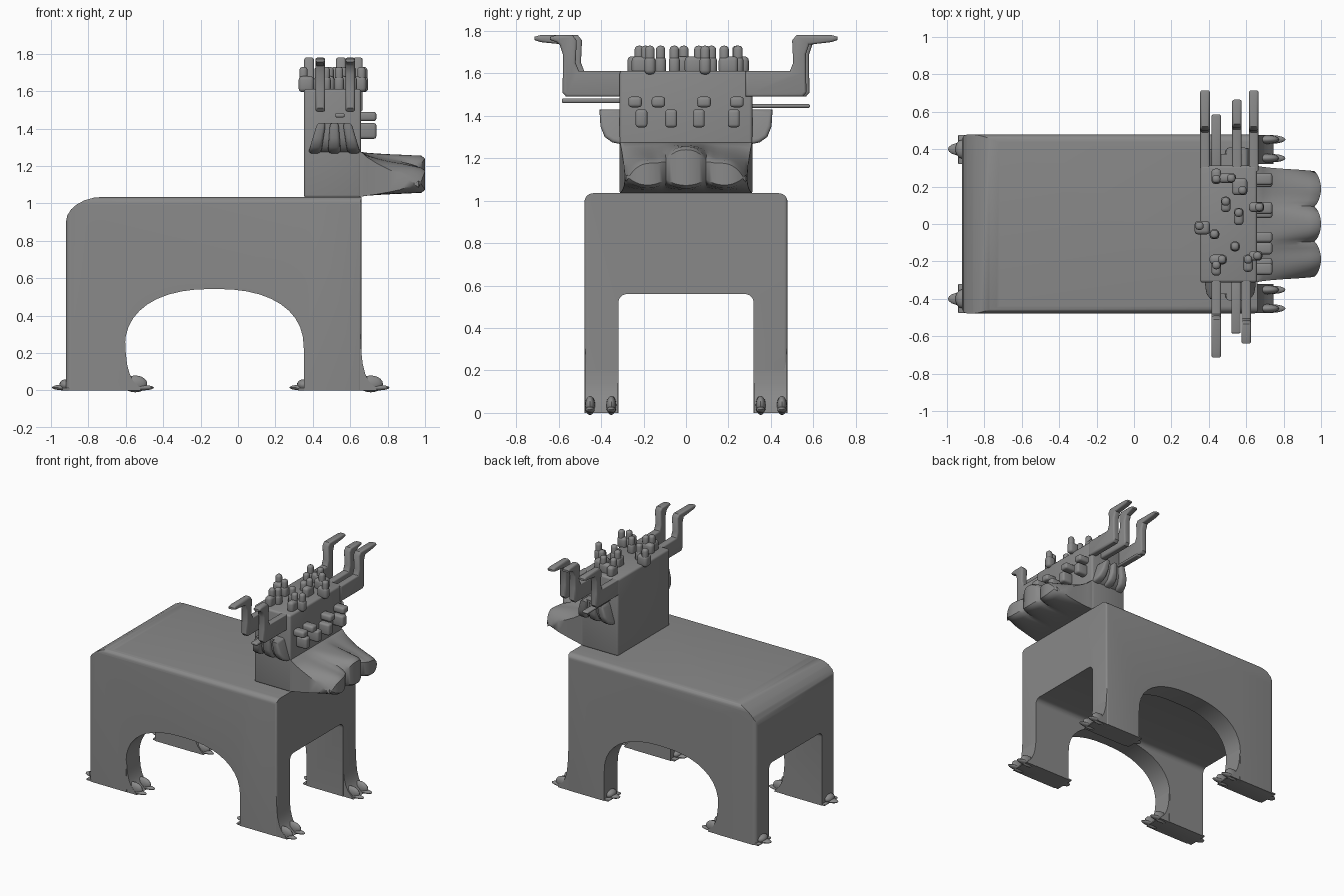
import bpy, bmesh, math
from mathutils import Vector

if "Cube" in bpy.data.objects:
    bpy.data.objects.remove(bpy.data.objects["Cube"])

grey = bpy.data.materials.new("dark_grey")
grey.diffuse_color = (0.25, 0.25, 0.25, 1)
grey.use_nodes = True
grey.node_tree.nodes["Principled BSDF"].inputs["Base Color"].default_value = grey.diffuse_color

def finish(name, bm):
    bmesh.ops.recalc_face_normals(bm, faces=bm.faces)
    me = bpy.data.meshes.new(name)
    bm.to_mesh(me)
    bm.free()
    me.materials.append(grey)
    ob = bpy.data.objects.new(name, me)
    bpy.context.collection.objects.link(ob)
    return ob

def inset(pts, d):
    """Move an outline inwards by d with mitred corners."""
    p = [Vector(q) for q in pts]
    n = len(p)
    area = sum(p[i].x * p[(i + 1) % n].y - p[(i + 1) % n].x * p[i].y for i in range(n))
    s = 1 if area > 0 else -1
    nor = []
    for i in range(n):
        e = (p[(i + 1) % n] - p[i]).normalized()
        nor.append(Vector((-e.y, e.x)) * s)
    return [p[i] + (nor[i - 1] + nor[i]) * d / max(0.5, 1 + nor[i - 1].dot(nor[i])) for i in range(n)]

def prism(name, pts, axis, a, b, r=0.0, warp=None):
    """Extrude an outline along an axis from a to b, with rims rounded by r."""
    bm = bmesh.new()
    place = {'x': lambda p, d: (d, p[0], p[1]), 'y': lambda p, d: (p[0], d, p[1]),
             'z': lambda p, d: (p[0], p[1], d)}[axis]
    levels = [(0, a), (0, b)]
    if r:
        arc = [(r * (1 - math.cos(t)), r * (1 - math.sin(t))) for t in (math.pi / 2, math.pi / 3, math.pi / 6, 0)]
        levels = [(d, a + h) for d, h in arc]                # face to full size is reversed below
        levels = [(r - h, a + r - (r - d)) for d, h in arc]
        arc = [(r * (1 - math.sin(t)), r * (1 - math.cos(t))) for t in (0, math.pi / 6, math.pi / 3, math.pi / 2)]
        levels = [(d, a + h) for d, h in arc] + [(d, b - h) for d, h in arc[::-1]]
    rings = [[bm.verts.new(place(p, h)) for p in inset(pts, d)] for d, h in levels]
    n = len(pts)
    bm.faces.new(rings[0])
    bm.faces.new(rings[-1][::-1])
    for lo, hi in zip(rings, rings[1:]):
        for i in range(n):
            j = (i + 1) % n
            bm.faces.new((lo[i], hi[i], hi[j], lo[j]))
    if warp:
        for v in bm.verts:
            warp(v)
    return finish(name, bm)

def block(name, x0, x1, y0, y1, z0, z1, bevel=0.0):
    bm = bmesh.new()
    bmesh.ops.create_cube(bm, size=1)
    for v in bm.verts:
        v.co = ((x0 + x1) / 2 + v.co.x * (x1 - x0), (y0 + y1) / 2 + v.co.y * (y1 - y0),
                (z0 + z1) / 2 + v.co.z * (z1 - z0))
    if bevel:
        bmesh.ops.bevel(bm, geom=bm.edges[:], offset=bevel, segments=3, profile=0.5,
                        affect='EDGES', clamp_overlap=True)
    return finish(name, bm)

def ellipsoid(name, c, r):
    bm = bmesh.new()
    bmesh.ops.create_uvsphere(bm, u_segments=16, v_segments=10, radius=1)
    for v in bm.verts:
        v.co = [c[k] + v.co[k] * r[k] for k in range(3)]
    return finish(name, bm)

def corner(cx, cy, rx, ry, a0, a1, n=6):
    return [(cx + rx * math.cos(math.radians(a0 + (a1 - a0) * i / n)),
             cy + ry * math.sin(math.radians(a0 + (a1 - a0) * i / n))) for i in range(n + 1)]

# Body with four legs: side, end and plan outlines intersected
arch = []
for i in range(21):
    t = math.pi * (1 - i / 20)
    c, s = math.cos(t), math.sin(t)
    arch.append((-0.127 + 0.479 * math.copysign(abs(c) ** 0.85, c), 0.22 + 0.323 * max(s, 0) ** 0.85))
side = corner(-0.72, 0.90, 0.20, 0.135, 90, 180) + [(-0.92, 0), (-0.60, 0)] + arch + \
    [(0.352, 0), (0.66, 0), (0.66, 1.035)]
end = corner(0.438, 0.995, 0.04, 0.04, 0, 90) + corner(-0.438, 0.995, 0.04, 0.04, 90, 180) + [(-0.478, 0), (-0.318, 0)] + \
    corner(-0.278, 0.52, 0.04, 0.04, 180, 90) + corner(0.278, 0.52, 0.04, 0.04, 90, 0) + [(0.318, 0), (0.478, 0)]
plan = corner(0.645, 0.463, 0.015, 0.015, 0, 90, 3) + corner(-0.89, 0.448, 0.03, 0.03, 90, 180) + \
    corner(-0.89, -0.448, 0.03, 0.03, 180, 270) + corner(0.645, -0.463, 0.015, 0.015, 270, 360, 3)
body = prism("body_and_legs", side, 'y', -0.6, 0.6)
for cut in (prism("end_cutter", [(y, z if z > 0 else -0.1) for y, z in end], 'x', -1.2, 1.2),
            prism("plan_cutter", plan, 'z', -0.2, 1.2)):
    cut.hide_render = True
    mod = body.modifiers.new("trim", 'BOOLEAN')
    mod.operation = 'INTERSECT'
    mod.object = cut
    bpy.ops.object.select_all(action='DESELECT')
    bpy.context.view_layer.objects.active = body
    body.select_set(True)
    bpy.ops.object.modifier_apply(modifier="trim")
    bpy.data.objects.remove(cut)

# Flared leg fronts, toes, heels and soles
def flare(x, y):
    out = [(-0.03, 0), (0.09, 0), (0.07, 0.025), (0.045, 0.05), (0.025, 0.09), (0.012, 0.14),
           (0.005, 0.2), (0, 0.3), (-0.03, 0.3)]
    prism("leg_flare", [(x + p, z) for p, z in out], 'y', y - 0.078, y + 0.078)

for s in (-1, 1):
    for x in (0.655, -0.605):
        flare(x, s * 0.398)
        for y in (0.352, 0.452):
            ellipsoid("toe_knuckle", (x + 0.055, s * y, 0.035), (0.065, 0.024, 0.045))
            ellipsoid("toe_tip", (x + 0.085, s * y, 0.015), (0.07, 0.022, 0.015))
    for x in (0.34, -0.93):
        ellipsoid("heel", (x + 0.01, s * 0.40, 0.016), (0.075, 0.035, 0.016))
        ellipsoid("heel_top", (x + 0.01, s * 0.40, 0.03), (0.035, 0.05, 0.03))
    for x0, x1 in ((-0.94, -0.53), (0.32, 0.73)):
        block("sole", x0, x1, s * 0.398 - 0.078, s * 0.398 + 0.078, 0, 0.014, 0.005)

# Head block
block("head", 0.353, 0.658, -0.313, 0.313, 1.03, 1.612, 0.015)

# Snout: box-like at the face, softly lobed at the tip
bm = bmesh.new()
N, rings = 36, []
for x, t in ((0.6, 0), (0.66, 0), (0.69, 0.2), (0.74, 0.4), (0.81, 0.6), (0.88, 0.75), (0.94, 0.9),
             (0.98, 1.0), (1.0, 1.1)):
    top, bot = [], []
    for i in range(N + 1):
        u = -1 + 2 * i / N
        k, groove = min(t, 1), 1 - abs(math.cos(1.5 * math.pi * u)) ** 0.7
        g = k ** 3
        rim = max(0, t - 1) * 0.15
        zt = 1.275 * (1 - k) + k * (1.195 + 0.06 * math.exp(-(u / 0.4) ** 4) - 0.06 * u ** 6) - 0.035 * g * groove - rim
        zb = 1.037 * (1 - k) + k * 1.057 + g * (0.03 * groove + 0.02 * u ** 6) + rim
        xx = x - 0.035 * g * groove
        y = u * (0.31 - 0.025 * t)
        top.append(bm.verts.new((xx, y, zt)))
        bot.append(bm.verts.new((xx, y, zb)))
    rings.append(top + bot[::-1])
M = len(rings[0])
for r, q in zip(rings, rings[1:]):
    for i in range(M):
        bm.faces.new((r[i], r[(i + 1) % M], q[(i + 1) % M], q[i]))
for r in (rings[0], rings[-1]):
    for i in range(N):
        bm.faces.new((r[i], r[i + 1], r[M - 2 - i], r[M - 1 - i]))
finish("snout", bm)

# Folded ears: ribs fanning downwards over a shallower web
def fan(v):
    v.co.x = 0.515 + (v.co.x - 0.515) * (1 - 0.35 * (v.co.z - 1.27) / 0.16)

def ear(x0, x1, depth, s):
    out = [(0.28, 1.43), (depth, 1.43), (depth - 0.005, 1.35), (depth - 0.025, 1.30),
           (depth - 0.06, 1.275), (0.28, 1.26)]
    prism("ear_fold", [(s * y, z) for y, z in out], 'x', x0, x1, 0.02, fan)

for s in (-1, 1):
    ear(0.39, 0.64, 0.375, s)
    for x0, x1 in ((0.375, 0.445), (0.48, 0.55), (0.585, 0.655)):
        ear(x0, x1, 0.408, s)

# Antlers: arm outwards, up, then a pointed tip outwards
for x, s, v, tip in ((0.38, 1, 0.52, 0.72), (0.55, 1, 0.535, 0.67), (0.64, 1, 0.52, 0.72),
                     (0.44, -1, 0.51, 0.72), (0.60, -1, 0.535, 0.645)):
    out = [(0.28, 1.49), (v + 0.03, 1.49), (v + 0.048, 1.51), (v + 0.045, 1.60), (v + 0.045, 1.69),
           (v + 0.06, 1.735), (tip - 0.035, 1.747), (tip - 0.005, 1.757), (tip - 0.005, 1.772),
           (tip - 0.035, 1.78), (v, 1.78), (v - 0.02, 1.755), (v - 0.015, 1.65), (v - 0.03, 1.612), (0.28, 1.61)]
    prism("antler", [(s * y, z) for y, z in out], 'x', x - 0.026, x + 0.026, 0.012)
block("low_prong", 0.415, 0.465, 0.28, 0.585, 1.437, 1.455, 0.008)
block("low_prong", 0.52, 0.57, -0.585, -0.28, 1.46, 1.482, 0.008)

# Crown buds: a post with a raised side knob
for x, y, dx, dy in ((0.44, 0.27, 0, -0.03), (0.48, 0.245, 0.04, 0), (0.55, 0.22, 0.03, -0.04),
                     (0.49, 0.09, 0, 0.03), (0.56, 0.02, 0, 0.04), (0.64, 0.09, 0.03, 0),
                     (0.38, -0.03, -0.03, 0.02), (0.43, -0.055, 0, 0), (0.54, -0.12, 0, 0),
                     (0.43, -0.19, 0.04, 0), (0.44, -0.25, 0, 0.03), (0.61, -0.23, 0, 0.04),
                     (0.64, -0.17, 0.02, 0)):
    block("crown_bud_post", min(x, x + dx) - 0.026, max(x, x + dx) + 0.026,
          min(y, y + dy) - 0.026, max(y, y + dy) + 0.026, 1.595, 1.68, 0.02)
    block("crown_bud_knob", x + dx - 0.022, x + dx + 0.022, y + dy - 0.022, y + dy + 0.022,
          1.635, 1.73, 0.018)

# Two rows of studs on the forehead
for y in (-0.24, -0.13, 0.085, 0.24):
    block("upper_stud", 0.63, 0.74, y - 0.032, y + 0.032, 1.44, 1.49, 0.015)
for y in (-0.21, -0.07, 0.06, 0.225):
    block("lower_stud", 0.63, 0.74, y - 0.028, y + 0.028, 1.345, 1.43, 0.015)

# Smooth the shading
for ob in bpy.context.collection.objects:
    ob.select_set(True)
bpy.ops.object.shade_smooth_by_angle(angle=math.radians(40))
